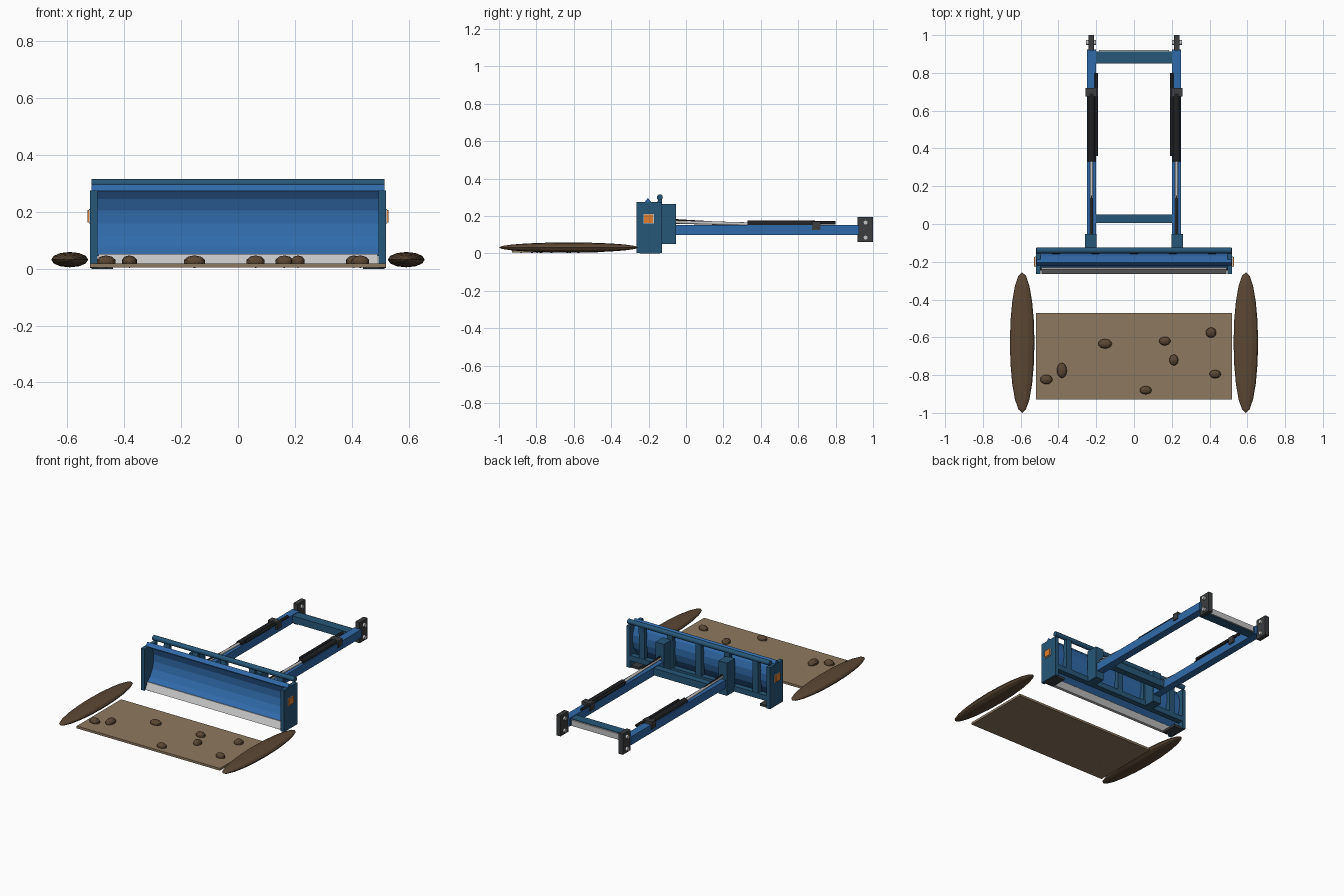
import bpy, bmesh, math
from mathutils import Vector

if "Cube" in bpy.data.objects:
    bpy.data.objects.remove(bpy.data.objects["Cube"])


def mat(name, r, g, b):
    m = bpy.data.materials.new(name)
    m.diffuse_color = (r, g, b, 1)
    m.use_nodes = True
    m.node_tree.nodes["Principled BSDF"].inputs["Base Color"].default_value = m.diffuse_color
    return m


BLUE = mat("bright_blue", 0.03, 0.145, 0.40)
STEEL_BLUE = mat("steel_blue", 0.02, 0.095, 0.19)
LIGHT = mat("light_metal", 0.55, 0.55, 0.56)
DARK = mat("dark_grey", 0.045, 0.047, 0.05)
BLACK = mat("rubber_black", 0.013, 0.014, 0.016)
ORANGE = mat("reflector_orange", 0.75, 0.21, 0.03)
SOIL = mat("soil", 0.27, 0.19, 0.115)
CLOD = mat("dark_soil", 0.105, 0.063, 0.034)


def finish(name, bm, material, smooth=False):
    bmesh.ops.recalc_face_normals(bm, faces=bm.faces)
    me = bpy.data.meshes.new(name)
    bm.to_mesh(me)
    bm.free()
    me.materials.append(material)
    if smooth:
        for p in me.polygons:
            p.use_smooth = len(p.vertices) == 4
    ob = bpy.data.objects.new(name, me)
    bpy.context.collection.objects.link(ob)
    return ob


def box(name, x, y, z, material):
    """Box from (min, max) ranges."""
    bm = bmesh.new()
    bmesh.ops.create_cube(bm, size=1)
    for v in bm.verts:
        v.co = [(a + b) / 2 + c * (b - a) for (a, b), c in zip((x, y, z), v.co)]
    return finish(name, bm, material)


def rod(name, p, q, r, material, sides=12):
    """Cylinder between two points."""
    p, q = Vector(p), Vector(q)
    bm = bmesh.new()
    bmesh.ops.create_cone(bm, cap_ends=True, segments=sides, radius1=r, radius2=r, depth=(q - p).length)
    rot = (q - p).to_track_quat('Z', 'Y')
    for v in bm.verts:
        v.co = rot @ v.co + (p + q) / 2
    return finish(name, bm, material, True)


def prism(name, x, profile, material):
    """Extrude a (y, z) outline along x."""
    bm = bmesh.new()
    a, b = ([bm.verts.new((xx, *p)) for p in profile] for xx in x)
    n = len(profile)
    bm.faces.new(a)
    bm.faces.new(b)
    for i in range(n):
        bm.faces.new((a[i], a[(i + 1) % n], b[(i + 1) % n], b[i]))
    return finish(name, bm, material)


def blob(name, centre, radii, seg, rings):
    """Faceted ellipsoid with its poles along y."""
    bm = bmesh.new()
    bmesh.ops.create_uvsphere(bm, u_segments=seg, v_segments=rings, radius=1)
    for v in bm.verts:
        x, y, z = v.co
        v.co = [c + r * k for c, r, k in zip(centre, radii, (x, z, y))]
    return finish(name, bm, CLOD)


def span(s, a, b):
    return tuple(sorted((s * a, s * b)))


# Curved blade, cutting edge and top lip
front = [(-0.237, 0.045), (-0.205, 0.075), (-0.18, 0.115), (-0.168, 0.16),
         (-0.168, 0.205), (-0.182, 0.245), (-0.208, 0.28)]
back = [(y + 0.014, z + 0.004) for y, z in reversed(front)]
prism("blade", (-0.495, 0.495), front + back, BLUE)
prism("cutting_edge", (-0.49, 0.49),
      [(-0.265, 0.012), (-0.238, 0.052), (-0.224, 0.05), (-0.245, 0.012)], LIGHT)
prism("top_lip", (-0.515, 0.515),
      [(-0.222, 0.274), (-0.204, 0.296), (-0.186, 0.274)], BLUE)
rod("top_tube", (-0.515, -0.14, 0.30), (0.515, -0.14, 0.30), 0.016, STEEL_BLUE)
box("lower_back_rail", (-0.495, 0.495), (-0.165, -0.128), (0.05, 0.085), STEEL_BLUE)

# Back ribs rising to the top tube
for x in (-0.413, -0.206, 0, 0.206, 0.413):
    prism("back_rib", (x - 0.02, x + 0.02),
          [(-0.165, 0.06), (-0.13, 0.05), (-0.128, 0.29), (-0.15, 0.29), (-0.16, 0.20)], STEEL_BLUE)

for s in (-1, 1):
    # Blade side plates, skids and reflectors
    box("side_plate", span(s, 0.495, 0.52), (-0.265, -0.128), (0.003, 0.276), STEEL_BLUE)
    box("skid_shoe", span(s, 0.44, 0.515), (-0.245, -0.14), (0.0, 0.016), DARK)
    box("reflector_frame", span(s, 0.519, 0.524), (-0.228, -0.172), (0.159, 0.211), LIGHT)
    box("reflector", span(s, 0.52, 0.529), (-0.224, -0.176), (0.163, 0.207), ORANGE)

    # Push arm with front mount and rear bracket
    box("push_arm", span(s, 0.2, 0.25), (-0.06, 0.925), (0.098, 0.152), BLUE)
    box("arm_mount", span(s, 0.198, 0.26), (-0.135, -0.053), (0.05, 0.265), STEEL_BLUE)
    box("rear_bracket", span(s, 0.211, 0.241), (0.918, 1.0), (0.06, 0.195), DARK)
    for z in (0.085, 0.165):
        rod("bracket_bolt", (s * 0.2, 0.96, z), (s * 0.255, 0.96, z), 0.013, LIGHT)

    # Hydraulic cylinder, clamp and hoses
    rod("cylinder_barrel", (s * 0.225, 0.33, 0.155), (s * 0.225, 0.69, 0.155), 0.02, BLACK)
    rod("cylinder_rod", (s * 0.225, -0.06, 0.168), (s * 0.225, 0.34, 0.157), 0.009, LIGHT)
    box("cylinder_clamp", span(s, 0.19, 0.256), (0.675, 0.72), (0.125, 0.172), DARK)
    rod("inner_hose", (s * 0.199, 0.36, 0.164), (s * 0.199, 0.80, 0.164), 0.009, BLACK, 8)
    rod("front_hose", (s * 0.225, -0.06, 0.178), (s * 0.225, 0.19, 0.163), 0.006, BLACK, 8)

    # Soil windrow beside the path
    blob("windrow", (s * 0.592, -0.628, 0.032), (0.065, 0.372, 0.027), 12, 10)

# Cross members
box("front_crossbar", (-0.2, 0.2), (0.005, 0.05), (0.102, 0.148), STEEL_BLUE)
box("rear_crossbar", (-0.2, 0.2), (0.85, 0.912), (0.102, 0.148), STEEL_BLUE)
box("rear_plate", (-0.185, 0.185), (0.911, 0.921), (0.106, 0.144), LIGHT)

# Soil strip with scattered clods
box("soil_strip", (-0.52, 0.52), (-0.93, -0.47), (0.004, 0.019), SOIL)
for x, y, rx, ry in ((-0.464, -0.823, 0.034, 0.025), (-0.382, -0.775, 0.028, 0.04),
                     (-0.153, -0.634, 0.038, 0.025), (0.163, -0.62, 0.032, 0.023),
                     (0.211, -0.72, 0.025, 0.029), (0.408, -0.575, 0.029, 0.027),
                     (0.43, -0.795, 0.032, 0.022), (0.062, -0.88, 0.033, 0.022)):
    blob("soil_clod", (x, y, 0.025), (rx, ry, 0.022), 10, 8)
